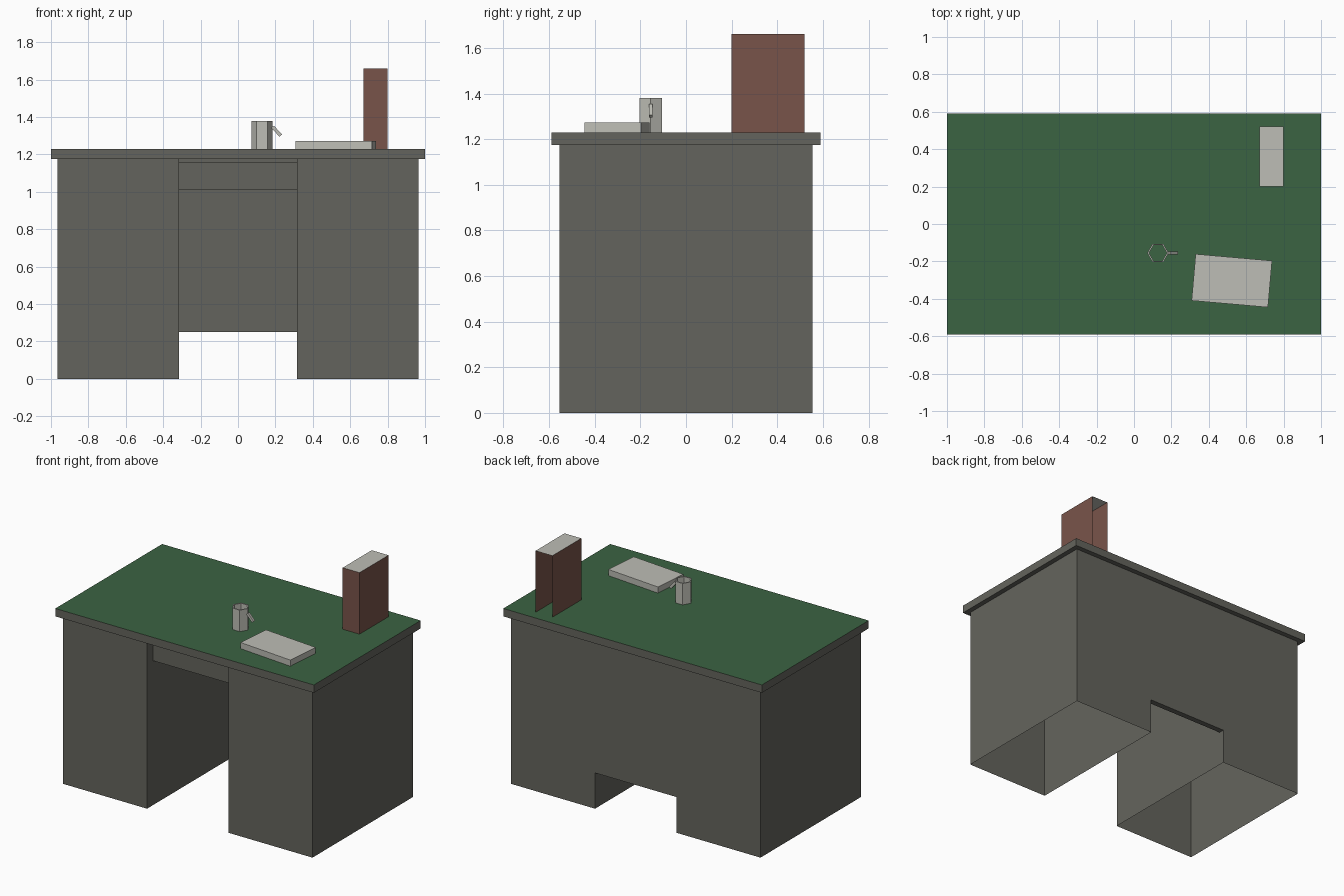
import bpy, bmesh, math
from mathutils import Matrix, Vector

cube = bpy.data.objects.get("Cube")
if cube:
    bpy.data.objects.remove(cube, do_unlink=True)


def material(name, rgb):
    lin = [(c / 255 / 12.92) if c < 11 else ((c / 255 + 0.055) / 1.055) ** 2.4 for c in rgb]
    m = bpy.data.materials.new(name)
    m.use_nodes = True
    m.diffuse_color = (*lin, 1)
    bsdf = m.node_tree.nodes["Principled BSDF"]
    bsdf.inputs["Base Color"].default_value = (*lin, 1)
    bsdf.inputs["Roughness"].default_value = 0.9
    return m


DESK = material("dark grey", (100, 100, 93))
GREEN = material("felt green", (59, 99, 66))
BROWN = material("cover brown", (121, 84, 74))
PALE = material("pale grey", (190, 190, 182))


def finish(name, bm, mats):
    me = bpy.data.meshes.new(name)
    bm.to_mesh(me)
    bm.free()
    for m in mats:
        me.materials.append(m)
    ob = bpy.data.objects.new(name, me)
    bpy.context.scene.collection.objects.link(ob)
    return ob


def box(name, x, y, z, mats, open_sides=(), top_index=0):
    """Box from axis ranges; faces whose normal is in open_sides are left out."""
    bm = bmesh.new()
    bmesh.ops.create_cube(bm, size=1)
    bm.normal_update()
    gone = [f for f in bm.faces if any(f.normal.dot(Vector(d)) > 0.9 for d in open_sides)]
    bmesh.ops.delete(bm, geom=gone, context='FACES')
    for f in bm.faces:
        f.material_index = top_index if f.normal.z > 0.9 else 0
    for v in bm.verts:
        v.co = Vector([(r[0] + r[1]) / 2 + c * (r[1] - r[0]) for r, c in zip((x, y, z), v.co)])
    return finish(name, bm, mats)


DOWN, BACK = (0, 0, -1), (0, 1, 0)
TOP = 1.23

# Desk: open-bottomed pedestals, worktop with a green surface
for side, x in (("right", (-0.965, -0.315)), ("left", (0.315, 0.965))):
    box(side + "_pedestal", x, (-0.555, 0.555), (0, 1.175), [DESK], [DOWN])
box("desktop", (-1, 1), (-0.59, 0.59), (1.175, TOP), [DESK, GREEN], top_index=1)

# Kneehole: recessed drawer and rear panel
box("centre_drawer", (-0.315, 0.315), (-0.49, 0.515), (1.01, 1.16), [DESK])
box("back_panel", (-0.315, 0.315), (0.515, 0.555), (0.25, 1.175), [DESK])

# Upright folder, open at the back and below
box("folder", (0.67, 0.80), (0.2, 0.52), (TOP, 1.66), [BROWN, PALE], [DOWN, BACK], top_index=1)

# Paper stack, slightly turned
papers = box("paper_stack", (-0.205, 0.205), (-0.125, 0.125), (0, 0.043), [PALE])
papers.location = (0.523, -0.303, TOP)
papers.rotation_euler.z = math.radians(-5)

# Hexagonal mug: thin open tube
bm = bmesh.new()
bmesh.ops.create_cone(bm, cap_ends=False, segments=6, radius1=0.057, radius2=0.057, depth=0.15,
                      matrix=Matrix.Rotation(math.radians(30), 4, 'Z'))
# Turn so that two corners lie along x
if max(v.co.x for v in bm.verts) < 0.055:
    bmesh.ops.rotate(bm, verts=bm.verts, matrix=Matrix.Rotation(math.radians(30), 3, 'Z'))
mug = finish("mug", bm, [PALE])
mug.location = (0.128, -0.155, TOP + 0.075)
wall = mug.modifiers.new("wall", 'SOLIDIFY')
wall.thickness = 0.009
wall.offset = -1

# Mug handle: slanting bar
handle = box("mug_handle", (-0.032, 0.032), (-0.008, 0.008), (-0.009, 0.009), [PALE])
handle.location = (0.207, -0.155, 1.324)
handle.rotation_euler.y = math.radians(48)
